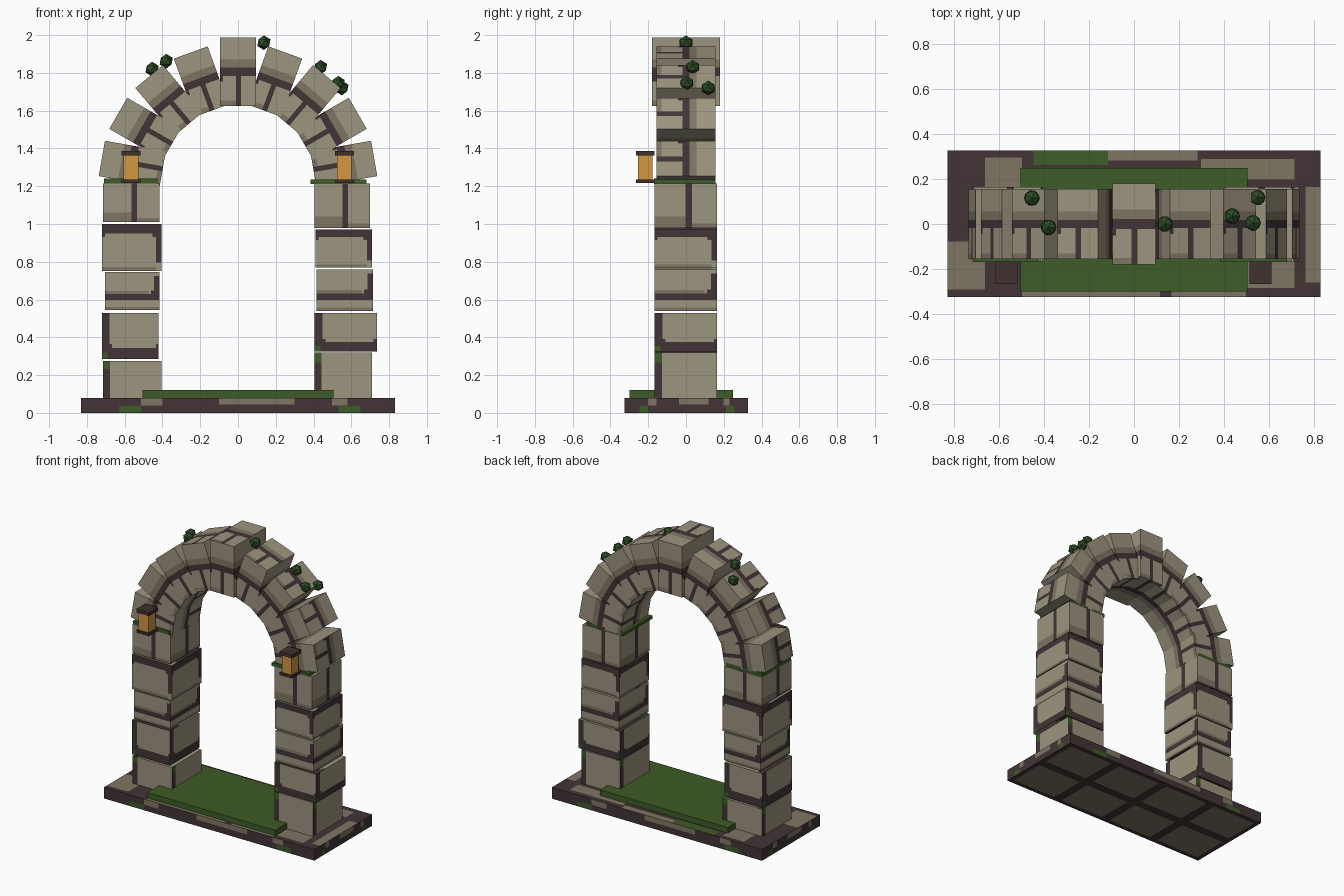
import bpy, bmesh, math
from mathutils import Vector, Matrix

if "Cube" in bpy.data.objects:
    bpy.data.objects.remove(bpy.data.objects["Cube"])


def material(name, r, g, b):
    rgb = [(c / 255) ** 2.2 for c in (r, g, b)] + [1]
    m = bpy.data.materials.new(name)
    m.use_nodes = True
    m.diffuse_color = rgb
    m.node_tree.nodes["Principled BSDF"].inputs["Base Color"].default_value = rgb
    return m


PALE, WORN, MORTAR, MOSS, LEAF, GLOW, METAL = range(7)
MATS = [material("pale stone", 155, 147, 126), material("worn stone", 126, 117, 100),
        material("dark mortar", 68, 55, 57), material("moss green", 64, 92, 43),
        material("leaf green", 48, 78, 42), material("lantern amber", 210, 150, 68),
        material("lantern metal", 66, 52, 50)]

X, Y, Z = Vector((1, 0, 0)), Vector((0, 1, 0)), Vector((0, 0, 1))
FACES = {"front": (X, Z), "right": (Y, Z), "back": (-X, Z),
         "left": (-Y, Z), "top": (X, Y), "bottom": (X, -Y)}


def finish(name, bm, matrix):
    me = bpy.data.meshes.new(name)
    bm.to_mesh(me)
    bm.free()
    for m in MATS:
        me.materials.append(m)
    ob = bpy.data.objects.new(name, me)
    ob.matrix_world = matrix
    bpy.context.collection.objects.link(ob)
    return ob


def box(name, lo, hi, base=PALE, pattern=(), special=None, turn=None):
    """Box whose sides are cut along painted rectangles (u0, u1, v0, v1, colour)."""
    lo, hi = Vector(lo), Vector(hi)
    half, centre = (hi - lo) / 2, (lo + hi) / 2
    bm = bmesh.new()
    for side, (u, v) in FACES.items():
        n = u.cross(v)
        rects = (special or {}).get(side, pattern)
        us = sorted({0, 1, *(c for r in rects for c in r[0:2])})
        vs = sorted({0, 1, *(c for r in rects for c in r[2:4])})
        for a, b in zip(us, us[1:]):
            for c, d in zip(vs, vs[1:]):
                corners = [(a, c), (b, c), (b, d), (a, d)]
                f = bm.faces.new([bm.verts.new((n + u * (2 * p - 1) + v * (2 * q - 1)) * half)
                                  for p, q in corners])
                f.material_index = base
                mu, mv = (a + b) / 2, (c + d) / 2
                for r in rects:
                    if r[0] < mu < r[1] and r[2] < mv < r[3]:
                        f.material_index = r[4]
    bmesh.ops.remove_doubles(bm, verts=bm.verts, dist=1e-5)
    place = Matrix.Translation(centre)
    return finish(name, bm, (turn @ place) if turn else place)


# Plinth with mossy, worn flagstones
flags = [(i / 4 + .02, i / 4 + .23, j / 2 + .05, j / 2 + .45, WORN)
         for i in range(4) for j in range(2)]
edge = [(.12, .19, .0, .45, MOSS), (.82, .89, .0, .45, MOSS), (.19, .26, .5, 1, WORN),
        (.44, .68, .55, 1, WORN), (.8, .85, .5, 1, WORN)]
paving = [(0, .1, .05, .38, WORN), (.1, .2, .58, .95, WORN), (.2, .57, 0, .05, WORN),
          (.6, .8, 0, .04, WORN), (.23, .43, .9, 1, MOSS), (.43, .67, .93, 1, WORN),
          (.68, .93, .8, .94, WORN), (.8, .93, .06, .42, WORN), (.96, 1, .1, .75, WORN)]
box("plinth", (-.83, -.325, 0), (.83, .328, .08), MORTAR, edge,
    {"top": paving, "bottom": flags})
box("moss_carpet", (-.505, -.3, .08), (.505, .25, .12), MOSS)

# Painted stone patterns, one per pier course
courses = [
    [(0, .12, 0, 1, MORTAR), (0, .12, .78, 1, MOSS)],
    [(0, .13, 0, 1, MORTAR), (0, 1, 0, .24, MORTAR), (.13, .18, .24, .32, MORTAR),
     (.95, 1, .24, .32, MORTAR), (0, .1, 0, .14, MOSS)],
    [(0, 1, .26, .42, MORTAR), (0, .8, .42, .5, WORN), (.9, 1, .42, .9, MORTAR),
     (.84, .9, .42, .52, MORTAR), (0, 1, 0, .08, WORN)],
    [(0, 1, .8, 1, MORTAR), (.91, 1, .18, 1, MORTAR), (.85, .91, .72, .8, MORTAR),
     (0, .05, .72, .8, MORTAR), (0, .91, 0, .08, WORN)],
    [(0, .5, 0, .25, WORN), (.6, 1, 0, .1, WORN), (.5, .6, 0, 1, MORTAR)],
]

# Pier blocks: x start, x end, bottom, top
left_pier = [(.405, .71, .08, .32), (.405, .735, .325, .53), (.415, .715, .54, .76),
             (.41, .71, .77, .97), (.405, .70, .98, 1.215)]
right_pier = [(-.715, -.405, .08, .275), (-.72, -.42, .285, .53), (-.705, -.415, .545, .745),
              (-.72, -.405, .752, 1.0), (-.715, -.415, 1.01, 1.215)]
for side, pier in (("left", left_pier), ("right", right_pier)):
    for i, (x0, x1, z0, z1) in enumerate(pier):
        box(f"{side}_pier_block_{i + 1}", (x0, -.168, z0), (x1, .165, z1), PALE, courses[i])

# Moss on the pier tops
box("left_pier_moss", (.385, -.17, 1.212), (.68, .155, 1.235), MOSS)
box("right_pier_moss", (-.71, -.17, 1.215), (-.425, .155, 1.24), MOSS)

# Ring of arch stones, each turned about the springing centre
tee = [(0, 1, .56, .68, WORN), (0, 1, .44, .56, MORTAR), (.44, .58, 0, .44, MORTAR),
       (0, .08, .36, .44, MORTAR), (0, .44, 0, .08, WORN)]
for i in range(9):
    turn = Matrix.Translation((0, 0, 1.22)) @ Matrix.Rotation(math.radians(20 * i - 80), 4, "Y")
    if i == 4:
        box("keystone", (-.095, -.18, .405), (.095, .18, .768), PALE, tee, turn=turn)
    else:
        box(f"arch_stone_{i + 1}", (-.095, -.155, .405), (.095, .155, .732), PALE, tee, turn=turn)

# Lanterns on the front
for side, x in (("left", .563), ("right", -.567)):
    for part, r, z0, z1, colour in (("base", .05, 1.218, 1.236, METAL),
                                    ("glass", .039, 1.236, 1.362, GLOW),
                                    ("cap", .05, 1.362, 1.386, METAL)):
        box(f"{side}_lantern_{part}", (x - r, -.216 - r, z0), (x + r, -.216 + r, z1), colour)

# Leaf tufts growing on the arch
tufts = [(-.455, .115, 1.82), (-.38, -.015, 1.862), (.137, 0, 1.96),
         (.437, .035, 1.83), (.53, .005, 1.745), (.55, .118, 1.72)]
for i, p in enumerate(tufts):
    bm = bmesh.new()
    bmesh.ops.create_icosphere(bm, subdivisions=1, radius=.039)
    for f in bm.faces:
        f.material_index = LEAF
    finish(f"leaf_tuft_{i + 1}", bm, Matrix.Translation(p))
